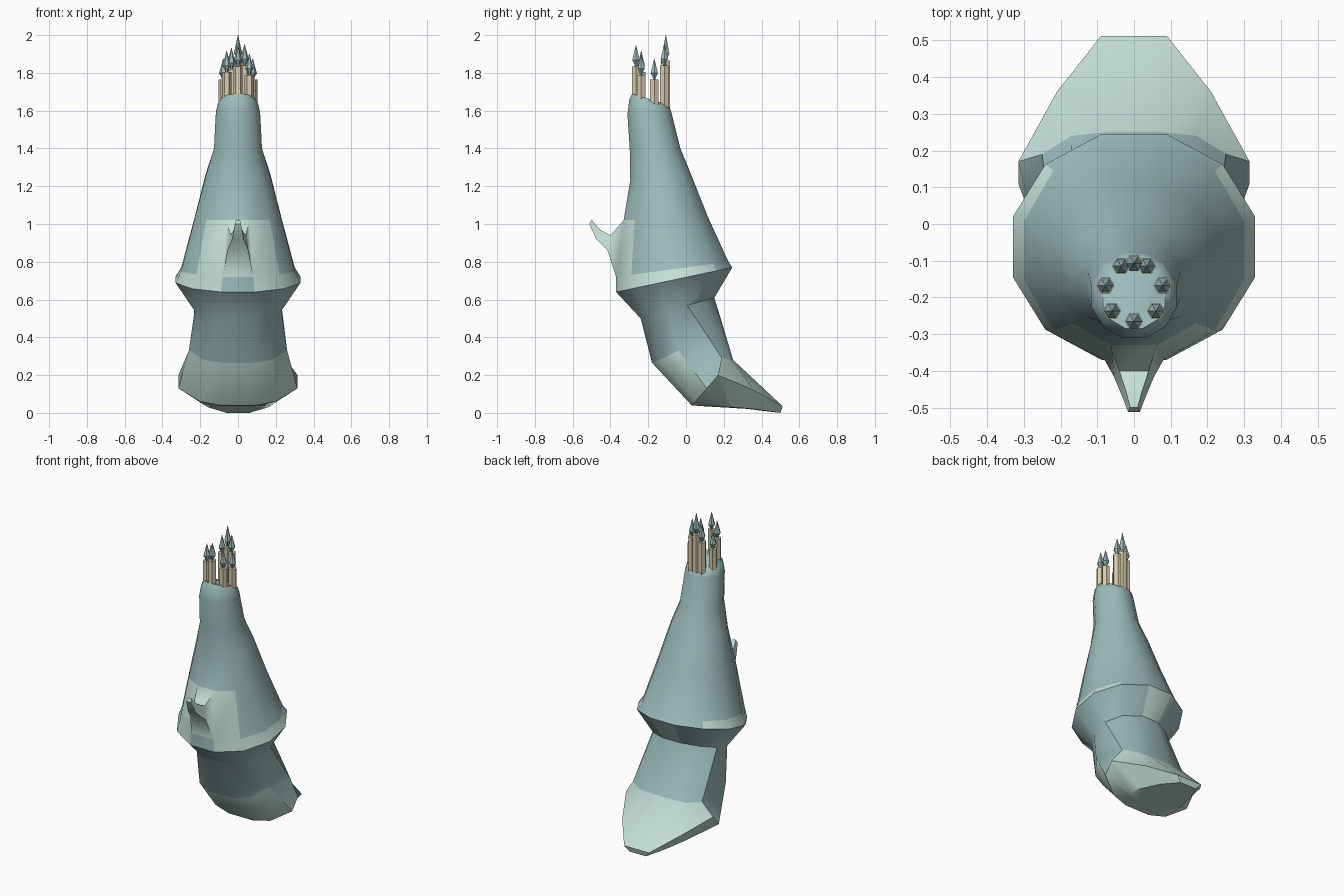
import bpy, math

if "Cube" in bpy.data.objects:
    bpy.data.objects.remove(bpy.data.objects["Cube"])


def srgb(r, g, b):
    return [((c / 255 + 0.055) / 1.055) ** 2.4 for c in (r, g, b)] + [1.0]


def material(name, rgb):
    m = bpy.data.materials.new(name)
    m.diffuse_color = srgb(*rgb)
    m.use_nodes = True
    m.node_tree.nodes["Principled BSDF"].inputs["Base Color"].default_value = m.diffuse_color
    return m


TEAL = material("dusty_teal", (155, 188, 187))
PALE = material("pale_teal", (195, 224, 215))
WAX = material("cream_wax", (218, 206, 174))


def make_object(name, verts, faces, mats, indices=None, smooth=None):
    mesh = bpy.data.meshes.new(name)
    mesh.from_pydata(verts, [], faces)
    for m in mats:
        mesh.materials.append(m)
    if indices:
        for p, k in zip(mesh.polygons, indices):
            p.material_index = k
    ob = bpy.data.objects.new(name, mesh)
    bpy.context.collection.objects.link(ob)
    if smooth:
        bpy.ops.object.select_all(action='DESELECT')
        ob.select_set(True)
        bpy.context.view_layer.objects.active = ob
        bpy.ops.object.shade_smooth_by_angle(angle=math.radians(smooth))
    return ob


def ring(yf, zf, yb, zb, w):
    """Tilted 12-sided section from its front point, back point and half width."""
    pts = []
    for i in range(12):
        a = math.radians(15 + 30 * i)
        t = (1 - math.cos(a) / math.cos(math.radians(15))) / 2
        pts.append((w * math.sin(a) / math.sin(math.radians(75)),
                    yf + (yb - yf) * t, zf + (zb - zf) * t))
    return pts


def mirrored(half):
    return half + [(-x, y, z) for x, y, z in reversed(half)]


# Body sections from the sole up to the rim
rings = [
    mirrored([(.05, .08, .036), (.11, .12, .036), (.17, .17, .036),
              (.16, .25, .03), (.12, .38, .018), (.06, .50, 0)]),       # underside
    mirrored([(.09, .03, .04), (.20, .05, .06), (.315, .11, .13),
              (.315, .17, .20), (.21, .36, .12), (.09, .512, .035)]),   # sole edge
    mirrored([(.08, -.18, .265), (.18, -.14, .28), (.26, -.04, .33),
              (.25, .19, .29), (.17, .24, .28), (.08, .25, .28)]),      # shin
    ring(-.24, .50, .15, .61, .23),      # waist
    ring(-.37, .64, .245, .77, .33),     # hem
    ring(-.37, .72, .225, .80, .30),     # top of hem band
    ring(-.33, 1.02, .115, 1.04, .23),
    ring(-.295, 1.23, .02, 1.28, .172),
    ring(-.298, 1.40, -.03, 1.40, .127),
    ring(-.31, 1.58, -.08, 1.60, .117),
    ring(-.30, 1.66, -.085, 1.615, .105),
    ring(-.285, 1.69, -.11, 1.635, .085),  # rim
]


def is_pale(level, i):
    if level <= 1:
        return level == 0 or i not in (2, 8)
    if level == 3:
        return i == 5
    if level == 4:
        return i not in (4, 5, 6, 11)
    return level == 5 and i in (10, 11, 0)


verts = [p for r in rings for p in r]
faces, cols = [], []
for k in range(len(rings) - 1):
    for i in range(12):
        j = (i + 1) % 12
        if k == 5 and i == 11:
            continue  # the snout grows out here
        faces.append((12 * k + i, 12 * k + j, 12 * k + 12 + j, 12 * k + 12 + i))
        cols.append(int(is_pale(k, i)))
faces.append(tuple(reversed(range(12))))
cols.append(1)
top = 12 * (len(rings) - 1)
faces.append(tuple(range(top, top + 12)))
cols.append(0)

# Snout: chain of quads (bottom half width, y, z, top half width, y, z)
loop = [60 + 11, 60, 72, 72 + 11]
for wb, yb, zb, wt, yt, zt in [(.055, -.415, .86, .04, -.40, .94),
                               (.03, -.475, .92, .022, -.455, .97),
                               (.016, -.512, 1.0, .01, -.50, 1.022)]:
    n = len(verts)
    verts += [(-wb, yb, zb), (wb, yb, zb), (wt, yt, zt), (-wt, yt, zt)]
    new = [n, n + 1, n + 2, n + 3]
    for a in range(4):
        b = (a + 1) % 4
        faces.append((loop[a], loop[b], new[b], new[a]))
        cols.append(1)
    loop = new
faces.append(tuple(loop))
cols.append(1)
make_object("body", verts, faces, [TEAL, PALE], cols, 42)


def lathe(name, x, y, profile, mat, sides=6):
    """Closed turned shape from (radius, z) pairs."""
    vs = [(x + r * math.cos(math.tau * i / sides), y + r * math.sin(math.tau * i / sides), z)
          for r, z in profile for i in range(sides)]
    fs = [(sides * k + i, sides * k + (i + 1) % sides,
           sides * k + sides + (i + 1) % sides, sides * k + sides + i)
          for k in range(len(profile) - 1) for i in range(sides)]
    fs += [tuple(reversed(range(sides))), tuple(range(len(vs) - sides, len(vs)))]
    return make_object(name, vs, fs, [mat])


# Candles around the rim: x, y, top height
candles = [(0, -.107, 1.865), (.035, -.115, 1.84), (-.035, -.115, 1.82),
           (.078, -.168, 1.765), (-.078, -.168, 1.765),
           (.06, -.237, 1.79), (-.06, -.237, 1.805), (0, -.265, 1.835)]
for n, (x, y, z) in enumerate(candles, 1):
    lathe(f"candle_{n}", x, y, [(.025, 1.585), (.025, z)], WAX)
    h = .135 if n == 1 else .112
    lathe(f"flame_{n}", x, y, [(.007, z - .002), (.010, z + .012), (.022, z + .3 * h),
                               (.012, z + .62 * h), (.001, z + h)], TEAL)
